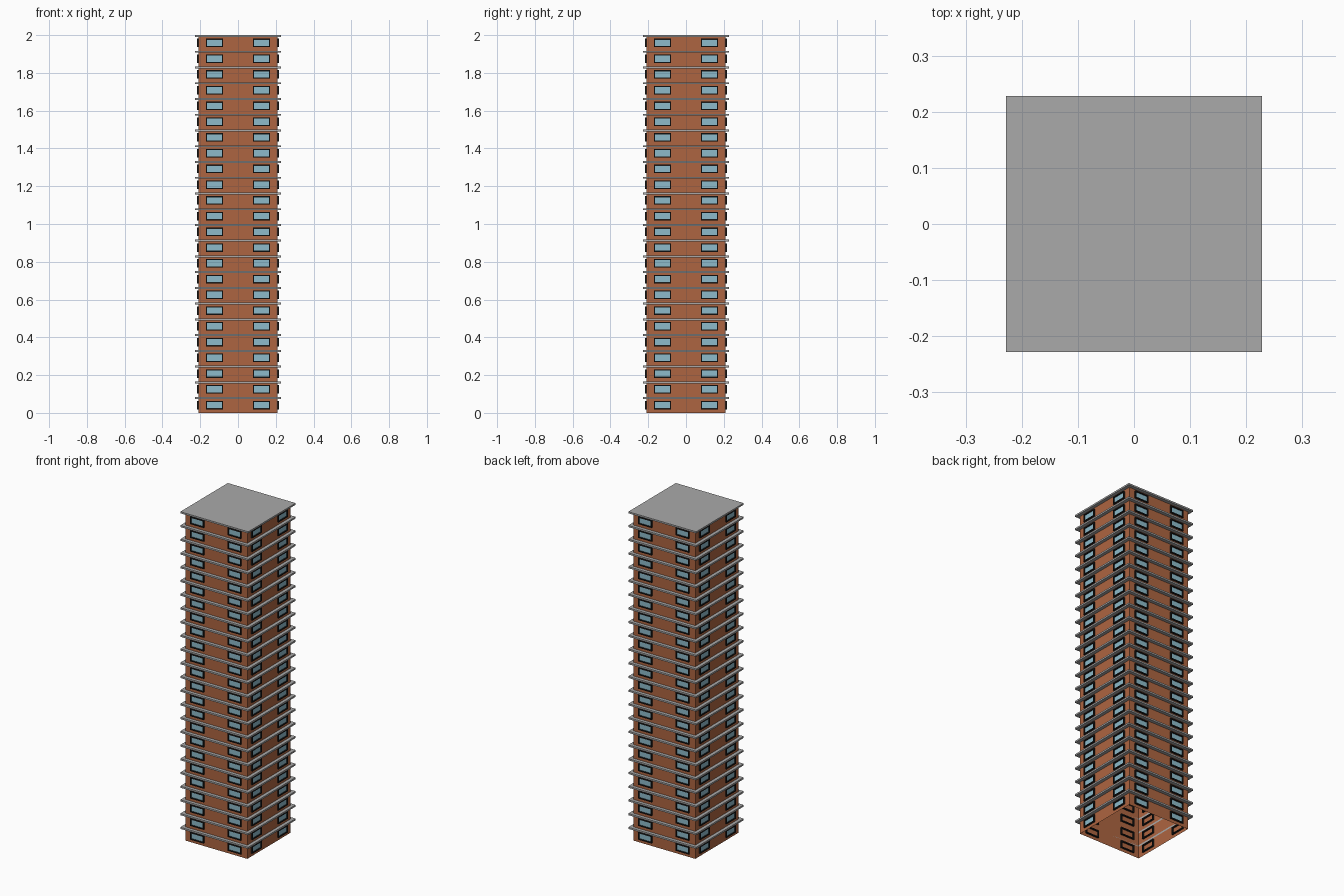
import bpy, bmesh
from mathutils import Matrix, Vector

if "Cube" in bpy.data.objects:
    bpy.data.objects.remove(bpy.data.objects["Cube"])

FLOORS = 24
STEP = 2.0 / FLOORS
WALL, SLAB, SLAB_T = 0.208, 0.228, 0.010
WIN_X, WIN_W, WIN_H, BAR = 0.125, 0.045, 0.0225, 0.006  # centre, half sizes, frame bar


def material(name, rgb):
    m = bpy.data.materials.new(name)
    m.diffuse_color = (*rgb, 1)
    m.use_nodes = True
    m.node_tree.nodes["Principled BSDF"].inputs["Base Color"].default_value = m.diffuse_color
    return m


brick = material("brick orange", (0.42, 0.13, 0.052))
concrete = material("concrete grey", (0.40, 0.40, 0.40))
dark = material("frame black", (0.012, 0.012, 0.012))
glass = material("glass blue", (0.27, 0.50, 0.60))


def box(bm, lo, hi, mat=Matrix()):
    lo, hi = Vector(lo), Vector(hi)
    m = mat @ Matrix.Translation((lo + hi) / 2) @ Matrix.Diagonal((*(hi - lo), 1))
    return bmesh.ops.create_cube(bm, size=1, matrix=m)["verts"]


def finish(bm, name, mat):
    me = bpy.data.meshes.new(name)
    bm.to_mesh(me)
    bm.free()
    ob = bpy.data.objects.new(name, me)
    me.materials.append(mat)
    bpy.context.collection.objects.link(ob)


# Hollow brick shell, open at the bottom
bm = bmesh.new()
box(bm, (-WALL, -WALL, 0), (WALL, WALL, 2 - SLAB_T / 2))
ends = [f for f in bm.faces if abs(f.normal.z) > 0.5]
bmesh.ops.delete(bm, geom=ends, context="FACES_ONLY")
finish(bm, "brick_walls", brick)

# Roof slab
bm = bmesh.new()
box(bm, (-SLAB, -SLAB, 2 - SLAB_T), (SLAB, SLAB, 2))
finish(bm, "roof_slab", concrete)

# Ledges round each floor, window frames and panes on all four sides
ledges, frames, panes = bmesh.new(), bmesh.new(), bmesh.new()
for i in range(FLOORS):
    top, zc = (i + 1) * STEP, (i + 0.5) * STEP
    for side in range(4):
        rot = Matrix.Rotation(side * 1.5707963268, 4, "Z")
        if i < FLOORS - 1:
            box(ledges, (-SLAB, -SLAB, top - SLAB_T), (WALL, -WALL, top), rot)
        for x in (-WIN_X, WIN_X):
            x0, x1, z0, z1 = x - WIN_W, x + WIN_W, zc - WIN_H, zc + WIN_H
            y0, y1 = -WALL - 0.009, -WALL + 0.009
            for a, b, c, d in ((x0, x1, z0, z0 + BAR), (x0, x1, z1 - BAR, z1),
                               (x0, x0 + BAR, z0 + BAR, z1 - BAR),
                               (x1 - BAR, x1, z0 + BAR, z1 - BAR)):
                box(frames, (a, y0, c), (b, y1, d), rot)
            box(panes, (x0 + BAR, -WALL - 0.003, z0 + BAR),
                (x1 - BAR, -WALL - 0.0005, z1 - BAR), rot)
finish(ledges, "floor_ledges", concrete)
finish(frames, "window_frames", dark)
finish(panes, "window_panes", glass)
